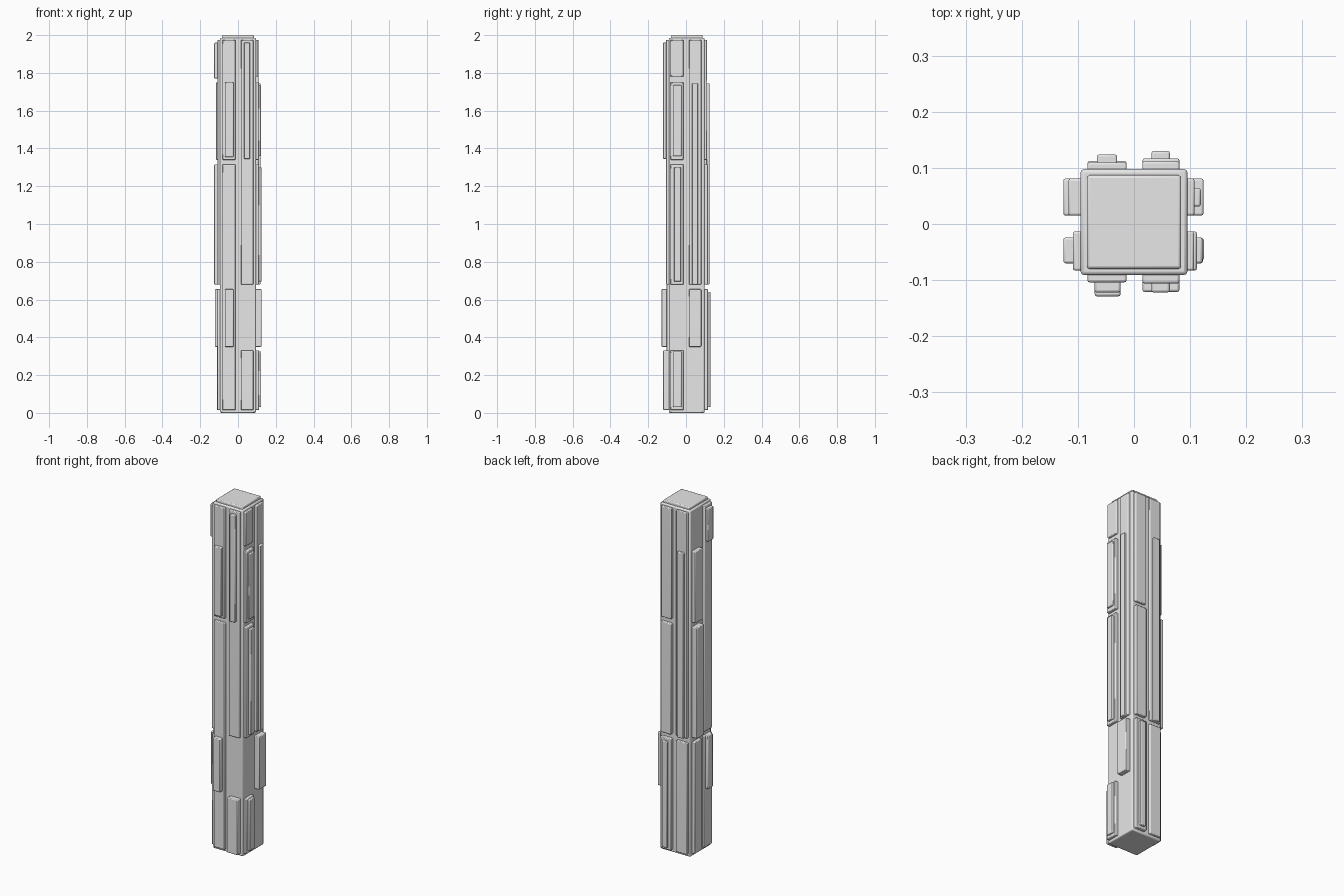
import bpy
from mathutils import Matrix, Vector
from math import radians

old = bpy.data.objects.get("Cube")
if old:
    bpy.data.objects.remove(old, do_unlink=True)

# Single plain grey material
grey = bpy.data.materials.new("light_grey")
grey.use_nodes = True
grey.diffuse_color = (0.8, 0.8, 0.8, 1)
grey.node_tree.nodes["Principled BSDF"].inputs["Base Color"].default_value = (0.8, 0.8, 0.8, 1)


def block(name, lo, hi, bevel=0.004):
    """Bevelled box between two opposite corners."""
    lo, hi = Vector(lo), Vector(hi)
    bpy.ops.mesh.primitive_cube_add(size=1)
    ob = bpy.context.object
    ob.name = name
    ob.data.transform(Matrix.Translation((lo + hi) / 2) @ Matrix.Diagonal((*(hi - lo), 1)))
    ob.data.materials.append(grey)
    mod = ob.modifiers.new("edge_bevel", "BEVEL")
    mod.width = bevel
    mod.segments = 2
    bpy.ops.object.shade_smooth_by_angle(angle=radians(35))
    return ob


INNER = 0.08   # panels start inside the core


def panel(side, name, u, z, out):
    """Panel on one side: u = range across the face, z = height range, out = reach."""
    if side == "front":
        lo, hi = (u[0], -out, z[0]), (u[1], -INNER, z[1])
    elif side == "back":
        lo, hi = (u[0], INNER, z[0]), (u[1], out, z[1])
    elif side == "left":
        lo, hi = (INNER, u[0], z[0]), (out, u[1], z[1])
    else:
        lo, hi = (-out, u[0], z[0]), (-INNER, u[1], z[1])
    block(f"{side}_{name}", lo, hi)


# Core shaft with stepped cap
block("core_shaft", (-0.095, -0.091, 0), (0.095, 0.098, 1.985), 0.006)
block("core_cap", (-0.084, -0.08, 1.95), (0.084, 0.087, 2), 0.005)

# Column ranges across a face: full width and narrow raised strips
NEG, POS = (-0.083, -0.013), (0.015, 0.081)
NEG_MID, POS_MID = (-0.07, -0.024), (0.031, 0.064)

# Height bands shared by all sides
TOP, UPPER = (1.78, 1.975), (1.34, 1.75)
HEAD, MIDDLE = (1.34, 1.975), (0.68, 1.315)
LOWER, FOOT, BASE = (0.35, 0.655), (0.015, 0.33), (0.015, 0.655)
LONG, TALL = (0.68, 1.975), (0.68, 1.745)

layout = {
    "front": [
        ("head_plate", NEG, HEAD, 0.104),
        ("head_strip", NEG_MID, (1.355, 1.75), 0.122),
        ("long_plate", NEG, (0.015, 1.315), 0.104),
        ("lower_strip", NEG_MID, LOWER, 0.129),
        ("tall_plate", POS, LONG, 0.106),
        ("tall_strip", POS_MID, (1.345, 1.96), 0.122),
        ("foot_plate", POS, FOOT, 0.121),
    ],
    "left": [
        ("top_plate", NEG, TOP, 0.107),
        ("upper_plate", NEG, UPPER, 0.112),
        ("upper_strip", NEG_MID, (1.36, 1.735), 0.122),
        ("middle_plate", NEG, MIDDLE, 0.112),
        ("middle_strip", (-0.064, -0.026), (0.695, 1.3), 0.125),
        ("foot_plate", NEG, FOOT, 0.112),
        ("foot_strip", NEG_MID, (0.03, 0.325), 0.123),
        ("tall_plate", POS, LONG, 0.108),
        ("tall_strip", POS_MID, TALL, 0.119),
        ("lower_plate", POS, LOWER, 0.124),
    ],
    "back": [
        ("tall_plate", NEG, LONG, 0.11),
        ("tall_strip", (-0.066, -0.03), TALL, 0.124),
        ("base_plate", NEG, BASE, 0.112),
        ("head_plate", POS, HEAD, 0.112),
        ("middle_plate", POS, MIDDLE, 0.117),
        ("base_plate", POS, BASE, 0.117),
        ("base_strip", POS_MID, (0.03, 0.64), 0.13),
    ],
    "right": [
        ("tall_plate", NEG, LONG, 0.109),
        ("top_strip", NEG_MID, (1.77, 1.96), 0.126),
        ("lower_strip", NEG_MID, LOWER, 0.123),
        ("base_plate", NEG, BASE, 0.108),
        ("upper_plate", POS, UPPER, 0.117),
        ("middle_plate", POS, MIDDLE, 0.126),
        ("base_plate", POS, BASE, 0.112),
    ],
}
for side, panels in layout.items():
    for name, u, z, out in panels:
        panel(side, name, u, z, out)
